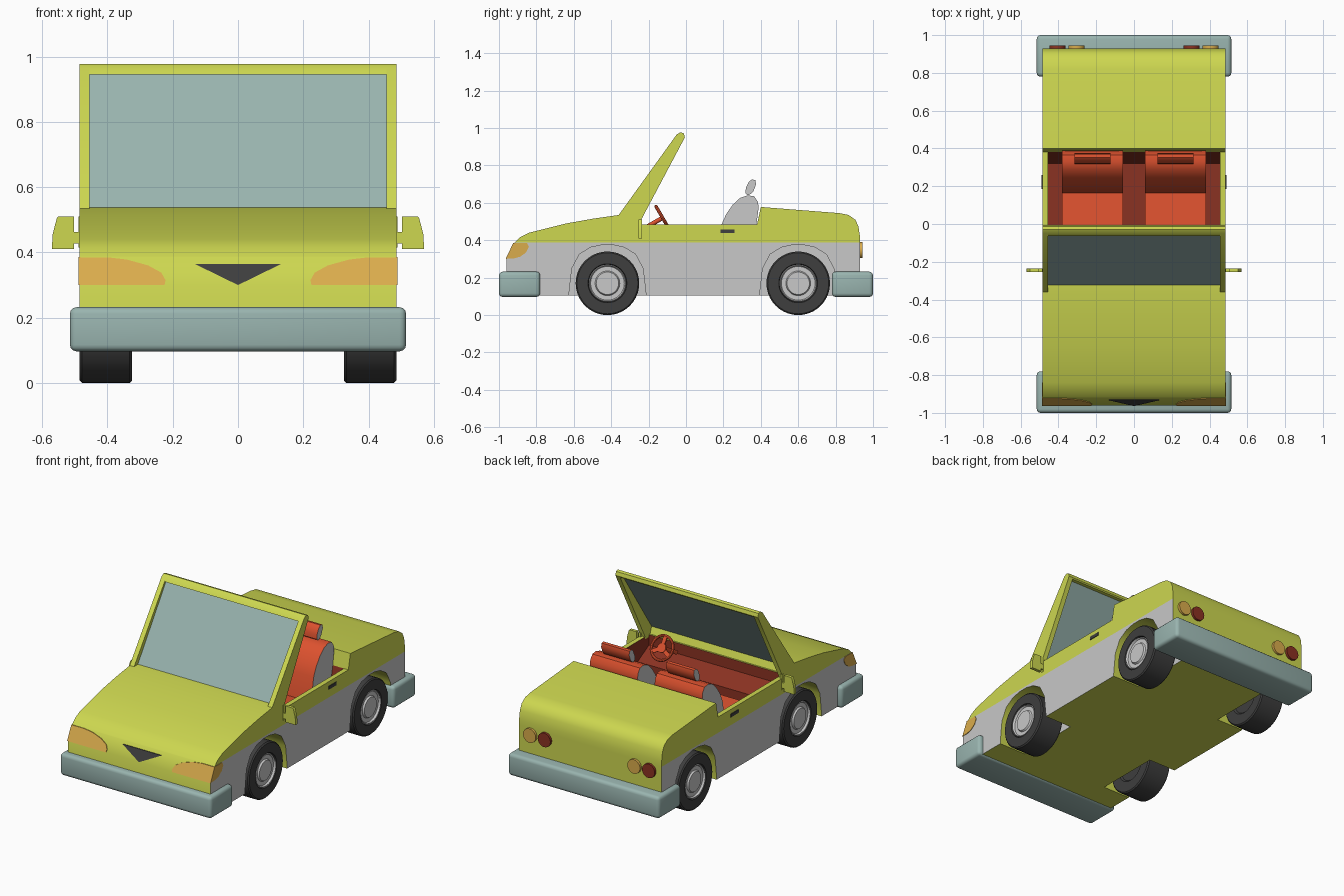
import bpy, bmesh
from math import radians, tau
from mathutils import Matrix, Vector

cube = bpy.data.objects.get("Cube")
if cube:
    bpy.data.objects.remove(cube, do_unlink=True)


def material(name, rgb):
    lin = [((c / 255 + 0.055) / 1.055) ** 2.4 for c in rgb] + [1]
    m = bpy.data.materials.new(name)
    m.use_nodes = True
    m.diffuse_color = lin
    m.node_tree.nodes["Principled BSDF"].inputs["Base Color"].default_value = lin
    return m


YELLOW = material("lime_paint", (205, 215, 80))
GREY = material("light_grey", (200, 200, 200))
TEAL = material("pale_teal", (153, 180, 175))
BLACK = material("charcoal", (62, 62, 62))
RED = material("orange_red", (222, 82, 47))
MAROON = material("dark_red", (138, 50, 34))
AMBER = material("amber", (218, 172, 76))


def select(obj):
    bpy.ops.object.select_all(action="DESELECT")
    obj.select_set(True)
    bpy.context.view_layer.objects.active = obj


def finish(name, bm, mats, smooth=True, mirror=False):
    """Turn a bmesh into a shaded object, optionally mirrored across x."""
    bmesh.ops.recalc_face_normals(bm, faces=bm.faces[:])
    me = bpy.data.meshes.new(name)
    bm.to_mesh(me)
    bm.free()
    for m in mats:
        me.materials.append(m)
    obj = bpy.data.objects.new(name, me)
    bpy.context.collection.objects.link(obj)
    if smooth:
        select(obj)
        bpy.ops.object.shade_smooth_by_angle(angle=radians(36))
    if mirror:
        obj.modifiers.new("mirror", "MIRROR").use_clip = False
    return obj


def prism_mesh(pts, a, b, axis="x"):
    """Extrude a 2D outline from a to b along x (y,z outline) or y (x,z outline)."""
    bm = bmesh.new()
    place = (lambda p: (a, *p)) if axis == "x" else (lambda p: (p[0], a, p[1]))
    face = bm.faces.new([bm.verts.new(place(p)) for p in pts])
    new = bmesh.ops.extrude_face_region(bm, geom=[face])["geom"]
    step = Vector((b - a, 0, 0)) if axis == "x" else Vector((0, b - a, 0))
    bmesh.ops.translate(bm, vec=step, verts=[g for g in new if isinstance(g, bmesh.types.BMVert)])
    bmesh.ops.recalc_face_normals(bm, faces=bm.faces[:])
    return bm


def prism(name, pts, a, b, mat, axis="x", mirror=False):
    return finish(name, prism_mesh(pts, a, b, axis), [mat], mirror=mirror)


def lathe(name, pts, centre, mat):
    """Spin an (x, radius) profile about an x-axis through centre (y, z)."""
    bm = bmesh.new()
    vs = [bm.verts.new((x, centre[0], centre[1] + r)) for x, r in pts]
    edges = [bm.edges.new(e) for e in zip(vs, vs[1:])]
    bmesh.ops.spin(bm, geom=vs + edges, cent=(0, *centre), axis=(1, 0, 0), angle=tau, steps=40)
    bmesh.ops.remove_doubles(bm, verts=bm.verts[:], dist=1e-4)
    return finish(name, bm, [mat], mirror=True)


W = 0.485          # half width of the body
IN = 0.455         # half width of the cockpit
WHEELS = {"front": -0.42, "rear": 0.6}

# Body shell: one side profile, cut by the cockpit and the wheel wells
profile = [(-0.96, 0.105), (-0.96, 0.30), (-0.92, 0.385), (-0.89, 0.415), (-0.84, 0.44),
           (-0.64, 0.49), (-0.5, 0.515), (-0.36, 0.535), (-0.32, 0.537), (-0.30, 0.485),
           (0.38, 0.485), (0.40, 0.578), (0.82, 0.545), (0.87, 0.535), (0.905, 0.51),
           (0.922, 0.475), (0.93, 0.42), (0.93, 0.105)]
body = prism("body", profile, -W, W, YELLOW)
cockpit = [(-0.29, 0.7), (-0.29, 0.42), (-0.18, 0.36), (-0.18, 0.2),
           (0.32, 0.2), (0.38, 0.485), (0.38, 0.7)]
cutters = [prism("cockpit_cutter", cockpit, -IN, IN, MAROON)]
half_arch = [(0.205, 0.0), (0.205, 0.12), (0.19, 0.25), (0.15, 0.325), (0.09, 0.362), (0.03, 0.375)]
for end, y in WHEELS.items():
    arch = [(y + d, z) for d, z in half_arch] + [(y - d, z) for d, z in reversed(half_arch)]
    for side, s in (("left", 1), ("right", -1)):
        cutters.append(prism(f"{end}_{side}_well_cutter", arch, s * 0.3, s * 0.6, YELLOW))
select(body)
for c in cutters:
    c.hide_render = True
    mod = body.modifiers.new("cut", "BOOLEAN")
    mod.operation, mod.solver, mod.object = "DIFFERENCE", "EXACT", c
    bpy.ops.object.modifier_apply(modifier=mod.name)
for c in cutters:
    bpy.data.objects.remove(c, do_unlink=True)

# Two-tone paint: grey lower flanks, dark red cockpit lining
body.data.materials.clear()
for m in (YELLOW, GREY, MAROON):
    body.data.materials.append(m)
bm = bmesh.new()
bm.from_mesh(body.data)
bmesh.ops.bisect_plane(bm, geom=bm.verts[:] + bm.edges[:] + bm.faces[:],
                       plane_co=(0, 0, 0.388), plane_no=(0, 0, 1))
bm.normal_update()
for f in bm.faces:
    c = f.calc_center_median()
    lining = all(abs(v.co.x) < IN + 0.002 and -0.292 < v.co.y < 0.382 and v.co.z > 0.19 for v in f.verts)
    flank = abs(f.normal.x) > 0.9 and c.z < 0.388
    f.material_index = 2 if lining else 1 if flank else 0
bm.to_mesh(body.data)
bm.free()
select(body)
bpy.ops.object.shade_smooth_by_angle(angle=radians(36))

# Windscreen
pillar = [(-0.36, 0.535), (-0.05, 0.965), (-0.03, 0.977), (-0.012, 0.972),
          (-0.006, 0.95), (-0.25, 0.49), (-0.25, 0.47), (-0.33, 0.47)]
prism("windscreen_pillars", pillar, IN, W, YELLOW, mirror=True)
rail = [(-0.064, 0.945), (-0.05, 0.965), (-0.03, 0.977), (-0.012, 0.972), (-0.006, 0.95), (-0.01, 0.943)]
prism("windscreen_top_rail", rail, -IN, IN, YELLOW)
glass = [(-0.335, 0.52), (-0.043, 0.952), (-0.028, 0.952), (-0.32, 0.52)]
prism("windscreen_glass", glass, -IN, IN, TEAL)

# Bumpers
for end, y in (("front", -0.89), ("rear", 0.89)):
    bm = bmesh.new()
    bmesh.ops.create_cube(bm, size=1, matrix=Matrix.Translation((0, y, 0.1645))
                          @ Matrix.Diagonal((1.03, 0.22, 0.135, 1)))
    bmesh.ops.bevel(bm, geom=bm.edges[:], offset=0.02, segments=3, profile=0.5, affect="EDGES")
    finish(f"{end}_bumper", bm, [TEAL])

# Wheels
tyre = [(0.335, 0), (0.335, 0.09), (0.325, 0.1), (0.325, 0.163), (0.332, 0.17), (0.478, 0.17),
        (0.485, 0.163), (0.485, 0.104), (0.472, 0.1)]
rim = [(0.45, 0.1), (0.476, 0.1), (0.482, 0.096), (0.472, 0.09), (0.472, 0.066), (0.482, 0.06), (0.482, 0)]
for end, y in WHEELS.items():
    lathe(f"{end}_tyres", tyre, (y, 0.17), BLACK)
    lathe(f"{end}_rims", rim, (y, 0.17), GREY)


# Nose details, sheared to lie on the sloping front
def nose_plate(name, pts, mat, mirror=False):
    bm = prism_mesh(pts, -0.964, -0.957, "y")
    for v in bm.verts:
        v.co.y += (v.co.z - 0.30) * 0.47
    finish(name, bm, [mat], smooth=False, mirror=mirror)


nose_plate("headlight_fronts", [(0.225, 0.3), (0.222, 0.315), (0.235, 0.338), (0.275, 0.36), (0.34, 0.378),
                                (0.4, 0.385), (0.488, 0.385), (0.488, 0.3)], AMBER, mirror=True)
nose_plate("grille", [(-0.133, 0.365), (0.133, 0.365), (0, 0.3)], BLACK)
prism("headlight_sides", [(-0.963, 0.303), (-0.923, 0.386), (-0.85, 0.386), (-0.84, 0.365), (-0.855, 0.335),
                          (-0.885, 0.313), (-0.92, 0.303)], W - 0.003, W + 0.003, AMBER, mirror=True)

# Door handles and wing mirrors
prism("door_handles", [(0.185, 0.438), (0.26, 0.438), (0.26, 0.458), (0.185, 0.458)],
      W - 0.003, W + 0.004, BLACK, mirror=True)
prism("wing_mirrors", [(0.48, 0.428), (0.503, 0.428), (0.503, 0.41), (0.57, 0.41), (0.568, 0.455), (0.555, 0.505),
                       (0.55, 0.51), (0.503, 0.51), (0.503, 0.462), (0.48, 0.462)],
      -0.255, -0.236, YELLOW, axis="y", mirror=True)
prism("mirror_mounts", [(-0.255, 0.415), (-0.236, 0.415), (-0.236, 0.51), (-0.255, 0.51)],
      W - 0.01, W + 0.003, YELLOW, mirror=True)

# Tail lights
for name, x, mat in (("right_outer", -0.405, MAROON), ("right_inner", -0.305, AMBER),
                     ("left_inner", 0.305, MAROON), ("left_outer", 0.405, AMBER)):
    bm = bmesh.new()
    bmesh.ops.create_cone(bm, cap_ends=True, segments=28, radius1=0.043, radius2=0.043, depth=0.025,
                          matrix=Matrix.Translation((x, 0.932, 0.347)) @ Matrix.Rotation(radians(90), 4, "X"))
    finish(f"{name}_tail_light", bm, [mat])

# Seats and headrests, red with grey sides
seat = [(-0.12, 0.2), (-0.12, 0.33), (-0.09, 0.36), (0.165, 0.34), (0.19, 0.485), (0.215, 0.54), (0.25, 0.59),
        (0.29, 0.627), (0.33, 0.64), (0.365, 0.635), (0.385, 0.605), (0.388, 0.57), (0.376, 0.485), (0.315, 0.2)]
rest = [(0.318, 0.65), (0.32, 0.68), (0.335, 0.712), (0.352, 0.725), (0.37, 0.722),
        (0.375, 0.7), (0.362, 0.665), (0.348, 0.648), (0.33, 0.641)]
for side, s in (("left", 1), ("right", -1)):
    for part, pts, half in (("seat", seat, 0.162), ("headrest", rest, 0.095)):
        bm = prism_mesh(pts, s * 0.22 - half, s * 0.22 + half)
        for f in bm.faces:
            f.material_index = int(abs(f.normal.x) > 0.9)
        finish(f"{side}_{part}", bm, [RED, GREY])

# Steering wheel: ring, hub with column, three spokes
tilt = Matrix.Translation((0.25, -0.125, 0.52)) @ Matrix.Rotation(radians(-60), 4, "X")
bpy.ops.mesh.primitive_torus_add(major_radius=0.07, minor_radius=0.009, major_segments=32, minor_segments=8)
ring = bpy.context.object
ring.name = "steering_ring"
ring.matrix_world = tilt
ring.data.materials.append(RED)
bpy.ops.object.shade_smooth_by_angle(angle=radians(36))
bm = bmesh.new()
for radius, depth, drop in ((0.028, 0.016, 0), (0.012, 0.16, -0.08)):
    bmesh.ops.create_cone(bm, cap_ends=True, segments=16, radius1=radius, radius2=radius, depth=depth,
                          matrix=tilt @ Matrix.Translation((0, 0, drop)))
for k in range(3):
    bmesh.ops.create_cube(bm, size=1, matrix=tilt @ Matrix.Rotation(radians(120 * k - 90), 4, "Z")
                          @ Matrix.Translation((0.04, 0, 0)) @ Matrix.Diagonal((0.06, 0.024, 0.008, 1)))
finish("steering_hub", bm, [RED])
